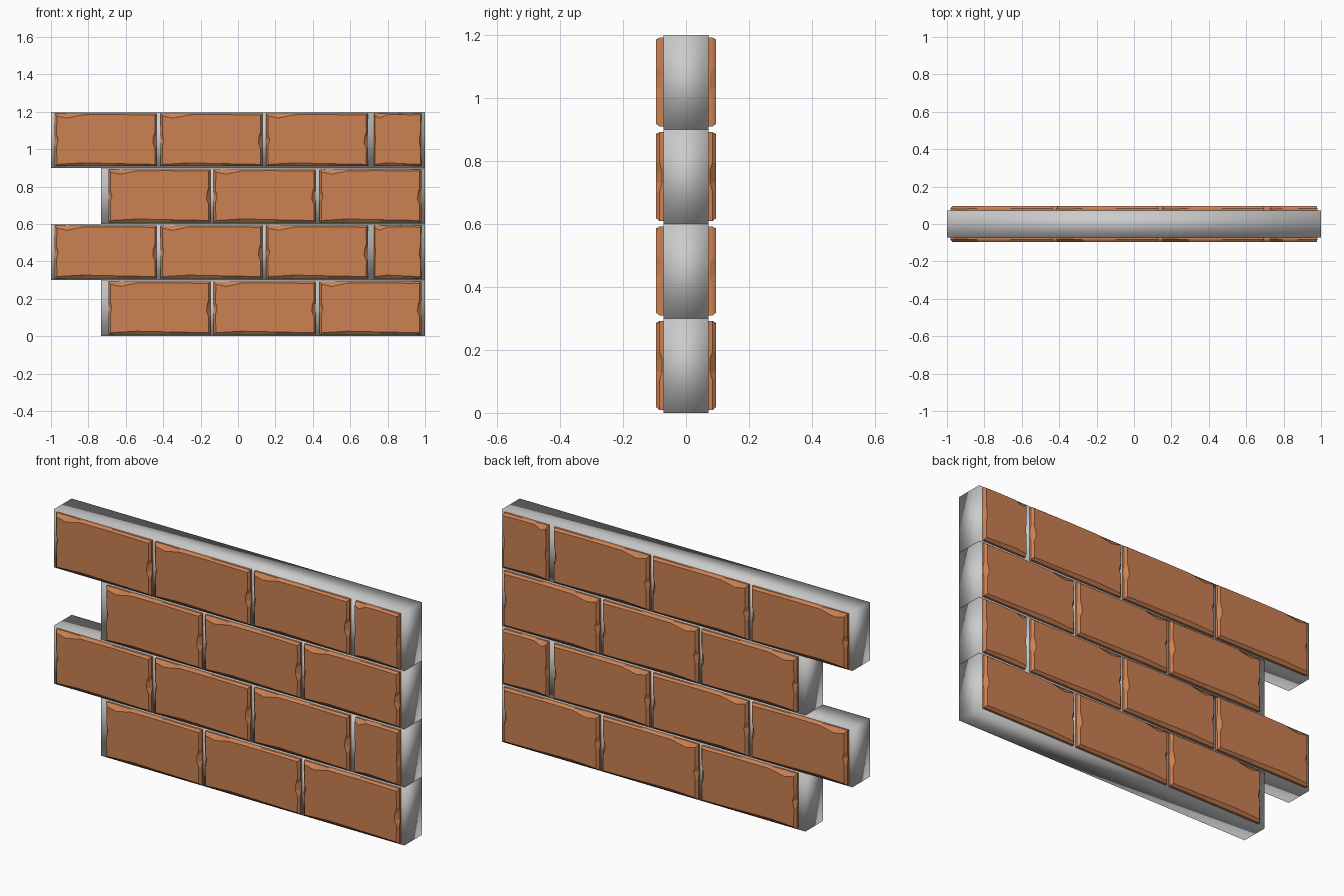
import bpy, bmesh

if "Cube" in bpy.data.objects:
    bpy.data.objects.remove(bpy.data.objects["Cube"])

ROW_H, CORE_Y, FACE_Y = 0.3, 0.072, 0.096
clay = bpy.data.materials.new("clay")
clay.diffuse_color = (0.60, 0.22, 0.085, 1)
clay.use_nodes = True
clay.node_tree.nodes["Principled BSDF"].inputs["Base Color"].default_value = clay.diffuse_color

# Brick outline (base u, base v, worn face u, worn face v, shoulder depth), full brick 0.545 x 0.283
W, H = 0.545, 0.283
OUTLINE = [
    (0.000, 0.000, 0.012, 0.010, 0.012), (0.150, 0.000, 0.150, 0.018, 0.012),
    (0.330, 0.000, 0.330, 0.014, 0.012), (0.545, 0.000, 0.535, 0.010, 0.012),
    (0.545, 0.095, 0.536, 0.095, 0.012), (0.545, 0.120, 0.524, 0.125, 0.019),
    (0.545, 0.165, 0.527, 0.155, 0.019), (0.545, 0.185, 0.536, 0.185, 0.012),
    (0.545, 0.283, 0.535, 0.273, 0.012), (0.320, 0.283, 0.320, 0.276, 0.012),
    (0.140, 0.283, 0.150, 0.275, 0.012), (0.060, 0.283, 0.065, 0.257, 0.016),
    (0.000, 0.283, 0.012, 0.269, 0.014), (0.000, 0.170, 0.010, 0.172, 0.012),
    (0.000, 0.145, 0.019, 0.142, 0.019), (0.000, 0.105, 0.010, 0.105, 0.012),
]


def mortar_row(row, x0, x1):
    """Softly shaded mortar block for one course."""
    bm = bmesh.new()
    bmesh.ops.create_cube(bm, size=1)
    for v in bm.verts:
        v.co = (x1 if v.co.x > 0 else x0, v.co.y * 2 * CORE_Y,
                (row + v.co.z + 0.5) * ROW_H)
    for f in bm.faces:
        f.smooth = True
    return finish(bm, f"mortar_row_{row + 1}")


def brick(name, x0, x1, z0):
    """Chipped brick facing; the mirror modifier repeats it on the back."""
    sx = (x1 - x0) / W
    bm = bmesh.new()
    root, shoulder, face = [], [], []
    for u, v, fu, fv, d in OUTLINE:
        root.append(bm.verts.new((x0 + u * sx, -CORE_Y + 0.01, z0 + v)))
        shoulder.append(bm.verts.new((x0 + u * sx, -FACE_Y + d, z0 + v)))
        face.append(bm.verts.new((x0 + fu * sx, -FACE_Y, z0 + fv)))
    n = len(OUTLINE)
    for a, b in ((root, shoulder), (shoulder, face)):
        for i in range(n):
            j = (i + 1) % n
            bm.faces.new((a[i], a[j], b[j], b[i]))
    bm.faces.new(face)
    bmesh.ops.recalc_face_normals(bm, faces=bm.faces)
    if face[0].link_faces and bm.faces[:][-1].normal.y > 0:
        bmesh.ops.reverse_faces(bm, faces=bm.faces)
    ob = finish(bm, name)
    ob.data.materials.append(clay)
    mir = ob.modifiers.new("back_side", 'MIRROR')
    mir.use_axis = (False, True, False)
    mir.use_clip = False
    mir.use_mirror_merge = False


def finish(bm, name):
    me = bpy.data.meshes.new(name)
    bm.to_mesh(me)
    bm.free()
    ob = bpy.data.objects.new(name, me)
    bpy.context.collection.objects.link(ob)
    return ob


# Courses alternate: three bricks set back, then three and a half bricks
SHORT_ROW = [(-0.693, -0.148), (-0.130, 0.415), (0.435, 0.980)]
LONG_ROW = [(-0.980, -0.435), (-0.415, 0.130), (0.150, 0.695), (0.728, 0.980)]
for row in range(4):
    long_row = row % 2 == 1
    mortar_row(row, -1.0 if long_row else -0.732, 1.0)
    for k, (x0, x1) in enumerate(LONG_ROW if long_row else SHORT_ROW):
        brick(f"brick_{row + 1}_{k + 1}", x0, x1, row * ROW_H + 0.009)
